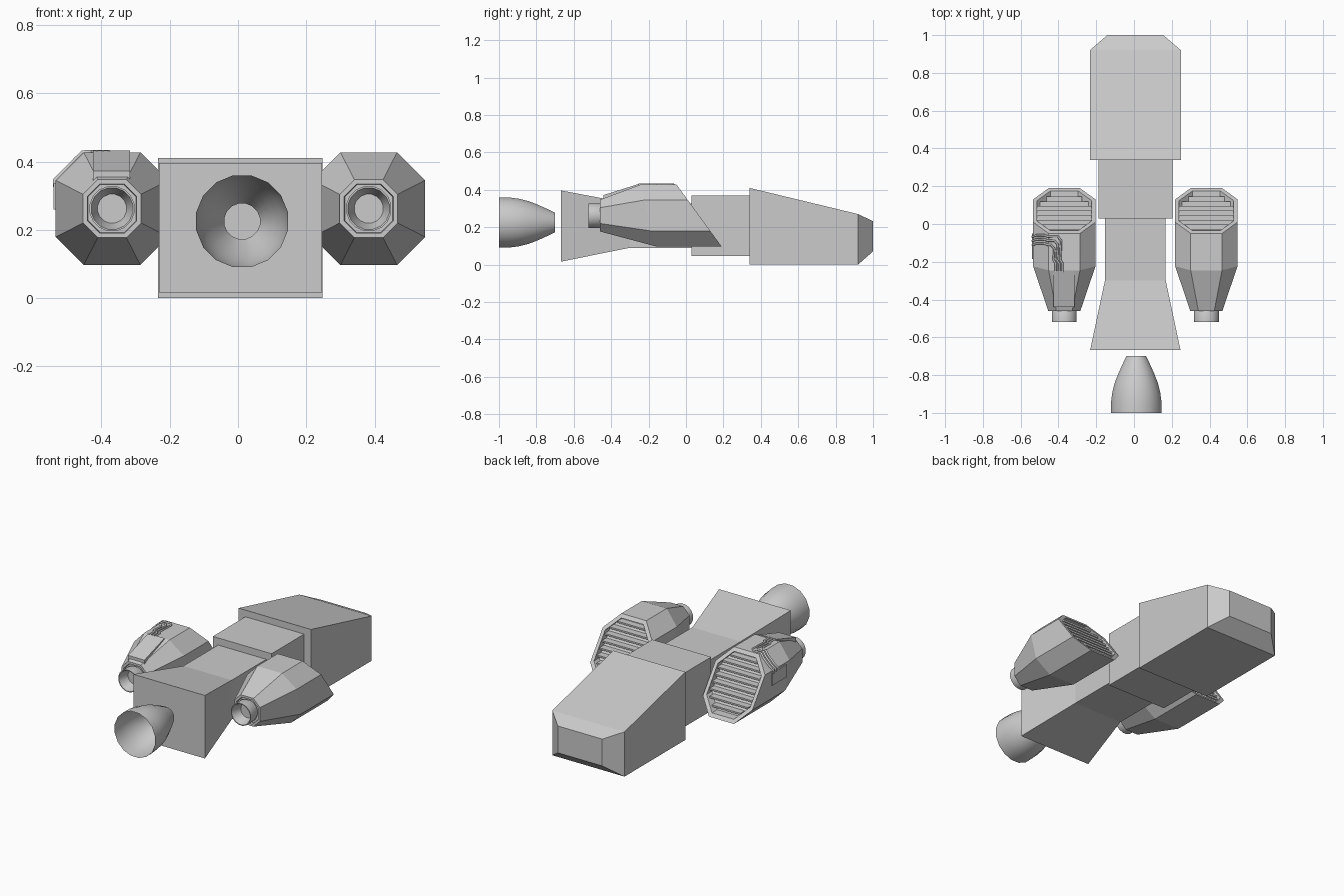
import bpy, bmesh, math

if "Cube" in bpy.data.objects:
    bpy.data.objects.remove(bpy.data.objects["Cube"])

CX = 0.007          # mirror plane of the hull
POD_DX, POD_Z = 0.376, 0.262


def loft(name, rings, cap_start=True, cap_end=True, smooth=False):
    """Skin a list of equally long point rings."""
    bm = bmesh.new()
    loops = [[bm.verts.new(p) for p in ring] for ring in rings]
    n = len(loops[0])
    for a, b in zip(loops, loops[1:]):
        for i in range(n):
            j = (i + 1) % n
            bm.faces.new((a[i], a[j], b[j], b[i]))
    if cap_start:
        bm.faces.new(loops[0])
    if cap_end:
        bm.faces.new(loops[-1])
    bmesh.ops.recalc_face_normals(bm, faces=bm.faces)
    mesh = bpy.data.meshes.new(name)
    bm.to_mesh(mesh)
    bm.free()
    obj = bpy.data.objects.new(name, mesh)
    bpy.context.collection.objects.link(obj)
    if smooth:
        bpy.ops.object.select_all(action='DESELECT')
        obj.select_set(True)
        bpy.context.view_layer.objects.active = obj
        bpy.ops.object.shade_smooth_by_angle(angle=math.radians(35))
    return obj


def rect(y, hw, z0, z1):
    return [(CX - hw, y, z0), (CX + hw, y, z0), (CX + hw, y, z1), (CX - hw, y, z1)]


def circle(cx, cz, y, r, n):
    return [(cx + r * math.cos(2 * math.pi * (i + 0.5) / n), y,
             cz + r * math.sin(2 * math.pi * (i + 0.5) / n)) for i in range(n)]


def octagon(cx, y, a, h, shear=0.0):
    """Chamfered square, half width a, flat half length h, leaning in y."""
    pts = [(a, -h), (a, h), (h, a), (-h, a), (-a, h), (-a, -h), (-h, -a), (h, -a)]
    return [(cx + px, y + shear * pz, POD_Z + pz) for px, pz in pts]


def prism_x(name, x0, x1, yz):
    return loft(name, [[(x, y, z) for y, z in yz] for x in (x0, x1)])


# Hull
loft("nose_block", [rect(0.34, 0.241, 0, 0.41), rect(0.92, 0.241, 0, 0.27),
                    rect(1.0, 0.148, 0.07, 0.232)])
loft("neck_block", [rect(0.03, 0.196, 0.045, 0.37), rect(0.34, 0.196, 0.045, 0.37)])
loft("tail_block", [rect(-0.667, 0.239, 0.016, 0.396), rect(-0.30, 0.161, 0.09, 0.327),
                    rect(0.03, 0.161, 0.09, 0.327)])

# Main engine bell
bell = [(-1.0, 0.137), (-0.94, 0.136), (-0.89, 0.129), (-0.84, 0.116),
        (-0.79, 0.096), (-0.74, 0.073), (-0.70, 0.053)]
loft("main_nozzle", [circle(0.012, 0.225, y, r, 16) for y, r in bell], False, False, True)

# Side engine pods
FRONT_Y, FRONT_K = 0.07, -0.727
for side, label in ((-1, "left"), (1, "right")):
    cx = CX + side * POD_DX
    loft(label + "_pod", [
        octagon(cx, -0.445, 0.070, 0.035),
        octagon(cx, -0.46, 0.072, 0.036),
        octagon(cx, -0.46, 0.085, 0.042),
        octagon(cx, -0.2025, 0.165, 0.083, -0.258),
        octagon(cx, FRONT_Y, 0.165, 0.083, FRONT_K),
        octagon(cx, FRONT_Y, 0.145, 0.073, FRONT_K),
        octagon(cx, FRONT_Y - 0.05, 0.145, 0.073, FRONT_K)])
    # Small exhaust with hollow centre
    tube = [(-0.445, 0.060), (-0.46, 0.067), (-0.52, 0.067), (-0.52, 0.062), (-0.46, 0.043)]
    loft(label + "_pod_nozzle", [circle(cx, POD_Z, y, r, 16) for y, r in tube],
         False, True, True)
    # Intake louvres
    for i in range(8):
        dz = -0.119 + i * 0.034
        hw = min(0.145, 0.218 - abs(dz) - 0.004)
        y = FRONT_Y + FRONT_K * dz
        z = POD_Z + dz
        prism_x(f"{label}_louvre_{i}", cx - hw, cx + hw,
                [(y - 0.055, z - 0.006), (y - 0.012, z - 0.006),
                 (y - 0.012, z + 0.004), (y - 0.055, z + 0.004)])

# Panels on the left pod
prism_x("top_panel", -0.425, -0.316,
        [(-0.25, 0.41), (-0.25, 0.432), (-0.44, 0.372), (-0.44, 0.345)])
prism_x("side_panel", -0.541, -0.525,
        [(-0.185, 0.26), (-0.05, 0.26), (-0.05, 0.335), (-0.185, 0.335)])

# Three pipes running from the top panel over the shoulder to the side panel
for i in range(3):
    x, y = -0.378 - 0.018 * i, -0.067 - 0.022 * i
    path = [(x, -0.255, 0.428), (x, -0.21, 0.428), (x - 0.012, -0.19, 0.428),
            (x - 0.008, y - 0.02, 0.428), (x - 0.025, y, 0.428), (-0.455, y, 0.428),
            (-0.475, y + 0.008, 0.408), (-0.515, y + 0.008, 0.367),
            (-0.537, y, 0.345), (-0.537, y, 0.325)]
    curve = bpy.data.curves.new(f"pipe_{i}", 'CURVE')
    curve.dimensions = '3D'
    curve.bevel_depth = 0.006
    curve.bevel_resolution = 1
    curve.use_fill_caps = True
    spline = curve.splines.new('POLY')
    spline.points.add(len(path) - 1)
    for pt, co in zip(spline.points, path):
        pt.co = (*co, 1)
    bpy.context.collection.objects.link(bpy.data.objects.new(f"pipe_{i}", curve))
